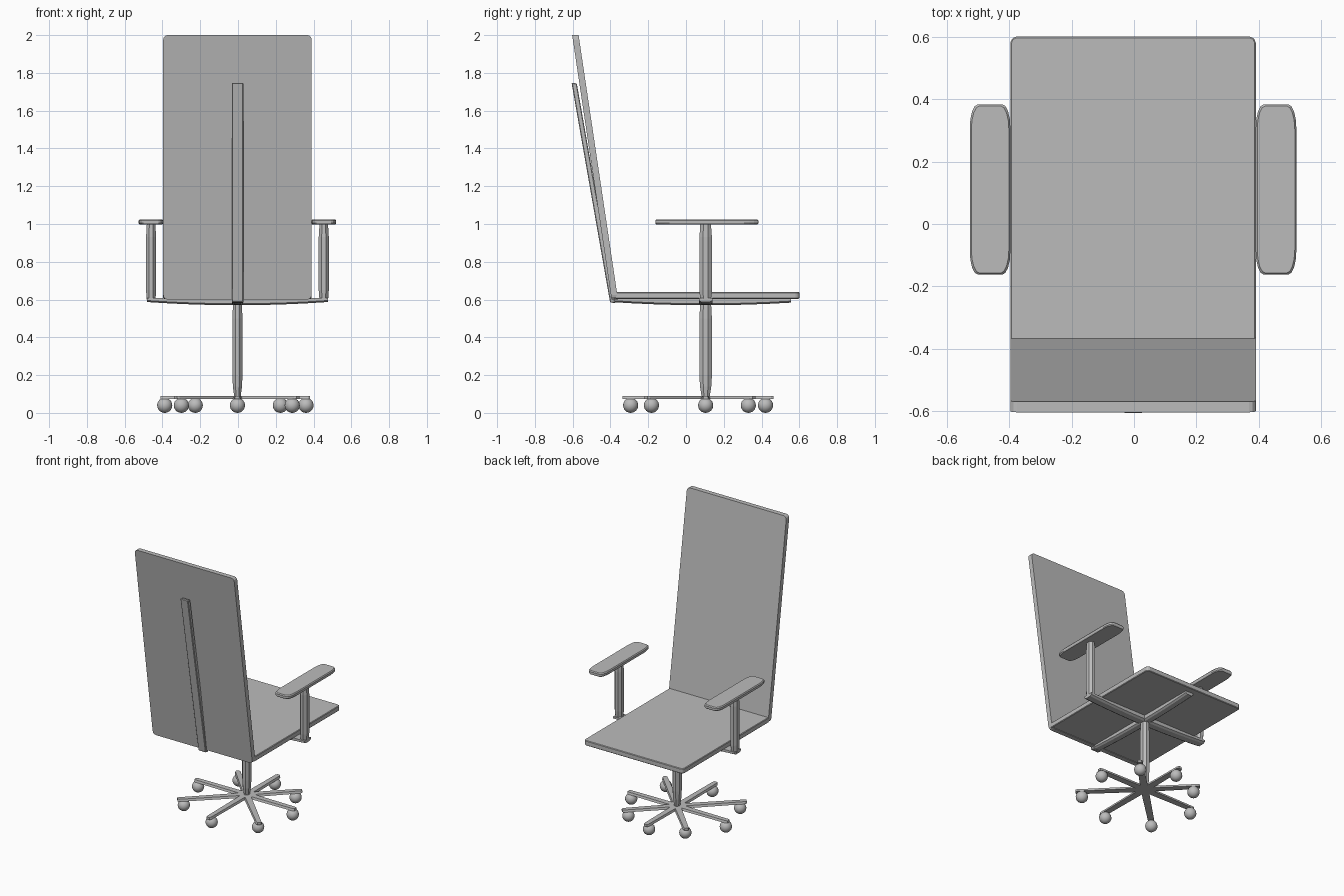
import bpy, bmesh, math
from mathutils import Vector

if "Cube" in bpy.data.objects:
    bpy.data.objects.remove(bpy.data.objects["Cube"])

grey = bpy.data.materials.new("light_grey")
grey.diffuse_color = (0.5, 0.5, 0.5, 1)
grey.use_nodes = True
grey.node_tree.nodes["Principled BSDF"].inputs["Base Color"].default_value = grey.diffuse_color
HUB = Vector((-0.003, 0.104, 0))


def finish(name, bm, bevel=0.0, smooth=False):
    bmesh.ops.recalc_face_normals(bm, faces=bm.faces)
    me = bpy.data.meshes.new(name)
    bm.to_mesh(me)
    bm.free()
    ob = bpy.data.objects.new(name, me)
    bpy.context.collection.objects.link(ob)
    me.materials.append(grey)
    if smooth:
        for p in me.polygons:
            p.use_smooth = True
    if bevel:
        m = ob.modifiers.new("bevel", 'BEVEL')
        m.width = bevel
        m.segments = 1
        m.limit_method = 'ANGLE'
    return ob


def loft(name, rings, **kw):
    """Skin equal-length rings and cap both ends."""
    bm = bmesh.new()
    vs = [[bm.verts.new(p) for p in r] for r in rings]
    n = len(vs[0])
    for a, b in zip(vs, vs[1:]):
        for i in range(n):
            j = (i + 1) % n
            bm.faces.new((a[i], a[j], b[j], b[i]))
    bm.faces.new(vs[0])
    bm.faces.new(vs[-1])
    return finish(name, bm, **kw)


def rounded(x0, x1, y0, y1, rx, ry, seg):
    """Rectangle outline with elliptical corners."""
    pts = []
    for k, (cx, cy) in enumerate([(x1 - rx, y1 - ry), (x0 + rx, y1 - ry),
                                  (x0 + rx, y0 + ry), (x1 - rx, y0 + ry)]):
        for i in range(seg + 1):
            a = math.pi / 2 * (k + i / seg)
            pts.append((cx + rx * math.cos(a), cy + ry * math.sin(a)))
    return pts


def post(name, x, levels):
    """Octagonal post with tapered ends; levels are (z, scale)."""
    rings = [[(x + 0.029 * s * math.cos(a), HUB.y + 0.036 * s * math.sin(a), z)
              for a in [math.pi / 4 * (i + 0.5) for i in range(8)]]
             for z, s in levels]
    return loft(name, rings)


# seat cushion
o = rounded(-0.396, 0.39, -0.385, 0.6, 0.02, 0.02, 2)
loft("seat", [[(x, y, z) for x, y in o] for z in (0.604, 0.64)], bevel=0.004)

# reclined backrest, sheared from an upright rounded panel
o = rounded(-0.396, 0.39, 0.6, 2.0, 0.022, 0.025, 3)
lean = lambda z: -(z - 0.6) * 0.149
loft("backrest", [[(x, y + lean(z), z) for x, z in o] for y in (-0.394, -0.36)])

# spine behind the backrest
rings = []
for z, y in ((0.585, -0.402), (1.748, -0.606)):
    rings.append([(-0.033, y, z), (0.028, y, z), (0.028, y + 0.028, z - 0.004),
                  (-0.033, y + 0.028, z - 0.004)])
loft("back_spine", rings, bevel=0.004)


# crossed bars under the seat, bowed downwards
def bar(name, along_x, t0, t1, mid, centre, half):
    rings = []
    for i in range(9):
        t = t0 + (t1 - t0) * i / 8
        u = (t - mid) / max(abs(t0 - mid), abs(t1 - mid))
        zb = 0.570 + 0.017 * u * u
        sec = [(-half, 0.608), (half, 0.608), (half, zb + 0.008),
               (half * 0.6, zb), (-half * 0.6, zb), (-half, zb + 0.008)]
        rings.append([(t, centre + w, z) if along_x else (centre + w, t, z)
                      for w, z in sec])
    loft(name, rings)


bar("arm_support_bar", True, -0.482, 0.477, HUB.x, HUB.y, 0.036)
bar("seat_support_bar", False, -0.4, 0.555, HUB.y, HUB.x, 0.03)

# central column
post("column", HUB.x, [(0.078, 0.6), (0.14, 0.9), (0.2, 1), (0.5, 1), (0.56, 0.9), (0.59, 0.8)])

# arm posts and pads
for side, s in (("left", -1), ("right", 1)):
    post(side + "_arm_post", HUB.x + s * 0.457,
         [(0.595, 0.85), (0.65, 1), (0.93, 1), (0.97, 0.9), (1.003, 0.85)])
    c = HUB.x + s * 0.4575
    rings = []
    for z, d in ((0.998, 0.004), (1.004, 0), (1.018, 0), (1.025, 0.005)):
        o = rounded(c - 0.065 + d, c + 0.065 - d, -0.162 + d, 0.383 - d, 0.026, 0.075, 4)
        rings.append([(x, y, z) for x, y in o])
    loft(side + "_arm_pad", rings)

# eight base legs with ball castors
castors = [(0, -0.397), (0, 0.317), (-0.385, 0), (0.363, 0),
           (-0.297, -0.287), (0.29, -0.287), (-0.223, 0.226), (0.227, 0.226)]
for i, (x, y) in enumerate(castors):
    d = Vector((x, y, 0)).normalized()
    w = Vector((-d.y, d.x, 0))
    end = Vector((x, y, 0)).length + (0.022 if y == 0 else 0.042)
    rings = []
    for t, h in ((0, 0.026), (end - 0.012, 0.02), (end, 0.013)):
        p = HUB + d * t
        rings.append([p + w * h + Vector((0, 0, 0.074)), p - w * h + Vector((0, 0, 0.074)),
                      p - w * h * 0.8 + Vector((0, 0, 0.09)),
                      p + w * h * 0.8 + Vector((0, 0, 0.09))])
    loft("base_leg_%d" % (i + 1), rings)
    bm = bmesh.new()
    bmesh.ops.create_uvsphere(bm, u_segments=20, v_segments=12, radius=0.04)
    bmesh.ops.translate(bm, verts=bm.verts, vec=HUB + Vector((x, y, 0.04)))
    finish("castor_%d" % (i + 1), bm, smooth=True)
